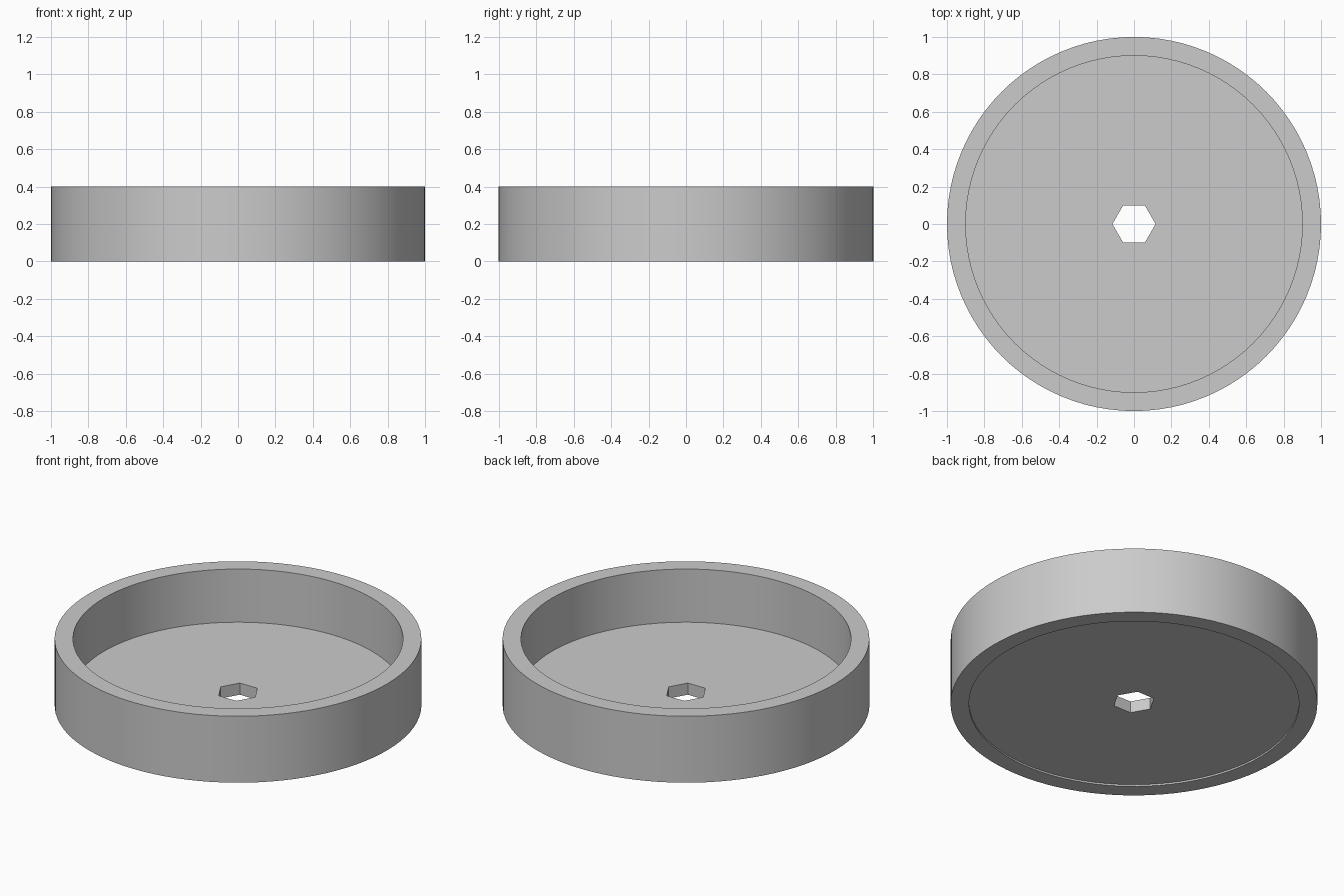
import bpy, bmesh
from math import cos, sin, pi, radians

cube = bpy.data.objects.get("Cube")
if cube:
    bpy.data.objects.remove(cube, do_unlink=True)

SEGMENTS = 96          # multiple of six, so the hexagon corners fall on vertices
OUTER, INNER = 1.0, 0.9
HEIGHT, FLOOR_TOP, FLOOR_BOTTOM = 0.4, 0.08, 0.01
HEX_APOTHEM = 0.1


def circle(radius):
    return lambda angle: radius


def hexagon(apothem):
    # distance to a hexagon side, with corners on the x axis
    return lambda angle: apothem / cos(angle % (pi / 3) - pi / 6)


def make_material(name, colour):
    mat = bpy.data.materials.new(name)
    mat.use_nodes = True
    mat.diffuse_color = colour
    mat.node_tree.nodes["Principled BSDF"].inputs["Base Color"].default_value = colour
    return mat


def loft_closed(name, profile, mat):
    """Join successive rings, and the last ring back to the first."""
    bm = bmesh.new()
    rings = []
    for radius, z in profile:
        ring = []
        for i in range(SEGMENTS):
            a = 2 * pi * i / SEGMENTS
            r = radius(a)
            ring.append(bm.verts.new((r * cos(a), r * sin(a), z)))
        rings.append(ring)
    for k, low in enumerate(rings):
        high = rings[(k + 1) % len(rings)]
        for i in range(SEGMENTS):
            j = (i + 1) % SEGMENTS
            bm.faces.new((low[i], low[j], high[j], high[i]))
    bmesh.ops.recalc_face_normals(bm, faces=bm.faces)
    mesh = bpy.data.meshes.new(name)
    bm.to_mesh(mesh)
    bm.free()
    mesh.materials.append(mat)
    obj = bpy.data.objects.new(name, mesh)
    bpy.context.collection.objects.link(obj)
    return obj


# Shallow round tray: wall, floor with hexagonal hole, slightly recessed underside
tray = loft_closed("round_tray", [
    (circle(OUTER), 0),
    (circle(OUTER), HEIGHT),
    (circle(INNER), HEIGHT),
    (circle(INNER), FLOOR_TOP),
    (hexagon(HEX_APOTHEM), FLOOR_TOP),
    (hexagon(HEX_APOTHEM), FLOOR_BOTTOM),
    (circle(INNER), FLOOR_BOTTOM),
    (circle(INNER), 0),
], make_material("light_grey", (0.6, 0.6, 0.6, 1)))

# Smooth walls with crisp rims
bpy.ops.object.select_all(action="DESELECT")
tray.select_set(True)
bpy.context.view_layer.objects.active = tray
bpy.ops.object.shade_smooth_by_angle(angle=radians(30))
